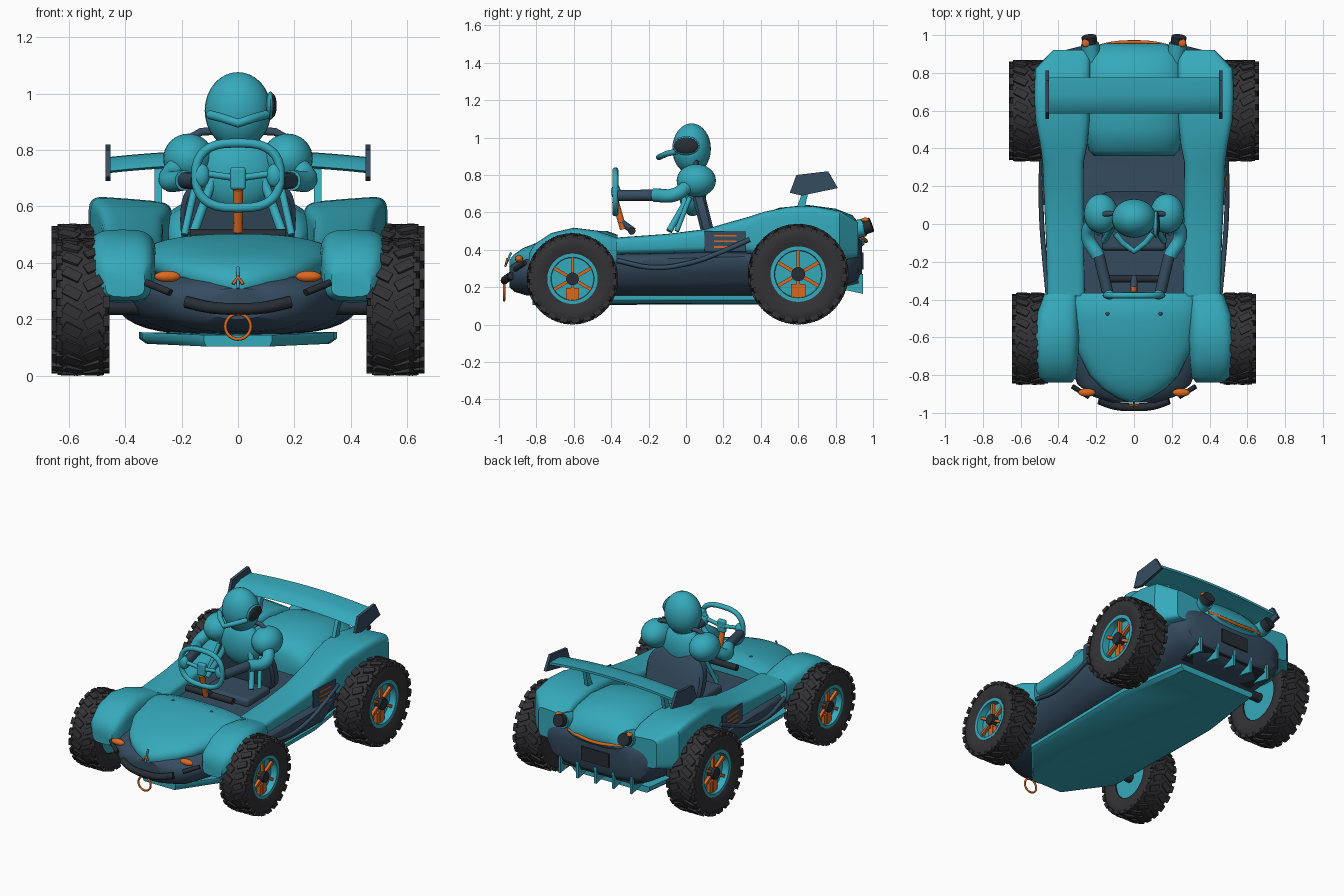
import bpy, bmesh, math
from mathutils import Matrix, Euler

if "Cube" in bpy.data.objects:
    bpy.data.objects.remove(bpy.data.objects["Cube"])


def material(name, rgb):
    m = bpy.data.materials.new(name)
    m.diffuse_color = (*rgb, 1)
    m.use_nodes = True
    m.node_tree.nodes["Principled BSDF"].inputs["Base Color"].default_value = m.diffuse_color
    return m


TEAL = material("teal paint", (0.036, 0.40, 0.50))
NAVY = material("navy panel", (0.036, 0.073, 0.118))
ORANGE = material("orange accent", (0.70, 0.14, 0.015))
RUBBER = material("black rubber", (0.033, 0.032, 0.036))
DARK = material("dark trim", (0.02, 0.027, 0.036))


def finish(name, bm, mat):
    bmesh.ops.recalc_face_normals(bm, faces=bm.faces[:])
    me = bpy.data.meshes.new(name)
    bm.to_mesh(me)
    bm.free()
    me.materials.append(mat)
    ob = bpy.data.objects.new(name, me)
    bpy.context.collection.objects.link(ob)
    return ob


def loft(name, rings, mat, closed=False):
    bm = bmesh.new()
    vs = [[bm.verts.new(p) for p in r] for r in rings]
    n, m = len(vs[0]), len(vs)
    for i in range(m if closed else m - 1):
        a, b = vs[i], vs[(i + 1) % m]
        for j in range(n):
            bm.faces.new((a[j], a[(j + 1) % n], b[(j + 1) % n], b[j]))
    if not closed:
        bm.faces.new(vs[0])
        bm.faces.new(vs[-1])
    return finish(name, bm, mat)


def ring(y, cx, hw, z0, z1, p):
    # rounded-box cross-section facing along y
    pts = []
    for i in range(32):
        t = math.tau * i / 32
        c, s = math.cos(t), math.sin(t)
        pts.append((cx + hw * math.copysign(abs(c) ** (2 / p), c), y,
                    (z0 + z1) / 2 + (z1 - z0) / 2 * math.copysign(abs(s) ** (2 / p), s)))
    return pts


def hull(name, stations, mat, p=3.0, side=1):
    # stations: y, centre x, half width, bottom z, top z, optional squareness
    return loft(name, [ring(s[0], side * s[1], *s[2:5], s[5] if len(s) > 5 else p) for s in stations], mat)


def boxes(name, items, mat, bevel=0):
    # items: (matrix, size)
    bm = bmesh.new()
    for mx, size in items:
        bmesh.ops.create_cube(bm, size=1, matrix=mx @ Matrix.Diagonal((*size, 1)))
    ob = finish(name, bm, mat)
    if bevel:
        b = ob.modifiers.new("rounding", 'BEVEL')
        b.width, b.segments = bevel, 4
    return ob


def box(name, loc, size, mat, rot=(0, 0, 0), bevel=0):
    return boxes(name, [(Matrix.Translation(loc) @ Euler(rot).to_matrix().to_4x4(), size)], mat, bevel)


def ball(name, loc, scale, mat):
    bm = bmesh.new()
    mx = Matrix.Translation(loc) @ Matrix.Diagonal((*scale, 1))
    bmesh.ops.create_uvsphere(bm, u_segments=28, v_segments=16, radius=1, matrix=mx)
    return finish(name, bm, mat)


def tube(name, pts, r, mat, cyclic=False, smooth=False):
    cu = bpy.data.curves.new(name, 'CURVE')
    cu.dimensions, cu.bevel_depth, cu.bevel_resolution, cu.use_fill_caps = '3D', r, 4, True
    if smooth:
        sp = cu.splines.new('BEZIER')
        sp.bezier_points.add(len(pts) - 1)
        for b, p in zip(sp.bezier_points, pts):
            b.co = p
            b.handle_left_type = b.handle_right_type = 'AUTO'
    else:
        sp = cu.splines.new('POLY')
        sp.points.add(len(pts) - 1)
        for b, p in zip(sp.points, pts):
            b.co = (*p, 1)
    sp.use_cyclic_u = cyclic
    cu.materials.append(mat)
    ob = bpy.data.objects.new(name, cu)
    bpy.context.collection.objects.link(ob)
    return ob


def spin(name, prof, c, mat):
    # profile of (radius, x offset) turned about the axle
    loft(name, [[(c[0] + x, c[1] + r * math.cos(a), c[2] + r * math.sin(a)) for r, x in prof]
                for a in (math.tau * i / 48 for i in range(48))], mat, closed=True)


def wheel(tag, s, xc, y, r, w):
    c = (s * xc, y, r)
    prof = [(.53, -.40), (.72, -.49), (.86, -.48), (.94, -.42), (.965, 0), (.94, .42), (.86, .48), (.72, .49), (.53, .40)]
    spin(tag + "_tyre", [(a * r, b * w) for a, b in prof], c, RUBBER)
    # tread blocks: angled centre rows and shoulder rows
    items = []
    for i in range(22):
        for k in (-1, 1):
            turn = Matrix.Translation(c) @ Matrix.Rotation(math.tau * (i + k / 4) / 22, 4, 'X')
            items.append((turn @ Matrix.Translation((k * .2 * w, 0, .967 * r)) @ Matrix.Rotation(k * .5, 4, 'Z'),
                          (.34 * w, .15 * r, .05 * r)))
            items.append((turn @ Matrix.Translation((k * .44 * w, 0, .92 * r)), (.12 * w, .17 * r, .09 * r)))
    boxes(tag + "_tread", items, RUBBER)
    # rim, spokes, brake block and hub
    tube(tag + "_rim_disc", [(c[0] - s * .36 * w, y, r), (c[0] + s * .2 * w, y, r)], .54 * r, TEAL)
    spin(tag + "_rim_ring", [(.46 * r, s * .2 * w), (.47 * r, s * .42 * w), (.55 * r, s * .42 * w), (.55 * r, s * .2 * w)], c, TEAL)
    spokes = []
    for i in range(6):
        turn = Matrix.Translation(c) @ Matrix.Rotation(math.tau * i / 6, 4, 'X')
        spokes.append((turn @ Matrix.Translation((s * .28 * w, 0, .3 * r)), (.1 * w, .07 * r, .38 * r)))
    for k in (-1, 1):
        spokes.append((Matrix.Translation((c[0] + s * .25 * w, y + k * .085 * r, r * .66)), (.12 * w, .12 * r, .28 * r)))
    boxes(tag + "_spokes", spokes, ORANGE)
    tube(tag + "_hub", [(c[0], y, r), (c[0] + s * .42 * w, y, r)], .14 * r, DARK)
    tube(tag + "_axle", [(c[0], y, r), (s * .2, y, r)], .03, DARK)


# main body tub with sides leaning in towards the floor
tub = hull("body_tub", [(-.945, 0, .13, .20, .31, 2.4), (-.915, 0, .24, .175, .335, 2.4), (-.85, 0, .33, .155, .36, 2.6),
                        (-.6, 0, .43, .145, .385, 3), (-.36, 0, .465, .145, .40), (0, 0, .49, .145, .41),
                        (.28, 0, .50, .145, .42), (.38, 0, .46, .145, .42), (.6, 0, .445, .15, .45),
                        (.85, 0, .43, .19, .48), (.92, 0, .37, .22, .47), (.94, 0, .29, .25, .45)], NAVY, 3.6)
for v in tub.data.vertices:
    v.co.x *= 1 - 1.1 * max(0, .36 - v.co.z)
# hood and rear deck
hull("hood", [(-.945, 0, .025, .305, .345), (-.92, 0, .09, .295, .375), (-.87, 0, .17, .295, .41), (-.8, 0, .235, .30, .437),
              (-.65, 0, .31, .32, .475), (-.5, 0, .335, .34, .503), (-.42, 0, .335, .36, .50), (-.365, 0, .32, .37, .48)], TEAL, 2.4)
hull("rear_deck", [(.36, 0, .21, .38, .54), (.39, 0, .24, .38, .585), (.5, 0, .265, .38, .625), (.65, 0, .27, .38, .64),
                   (.8, 0, .26, .38, .62), (.89, 0, .24, .39, .585), (.935, 0, .21, .41, .53), (.955, 0, .16, .43, .49)], TEAL, 2.4)
# flat floor plate with tapered nose
plate = [(-.12, -.82), (.12, -.82), (.34, -.56), (.35, .3), (.28, .78), (-.28, .78), (-.35, .3), (-.34, -.56)]
loft("floor_plate", [[(x * k, y, z + .05 * max(0, abs(x) - .15)) for x, y in plate]
                     for k, z in ((.93, .104), (1, .122), (1, .145))], TEAL)

for s, side in ((-1, "left"), (1, "right")):
    hull(side + "_front_fender", [(-.84, .40, .07, .28, .38), (-.81, .405, .10, .265, .43), (-.72, .41, .115, .26, .49),
                                  (-.6, .41, .12, .27, .518), (-.48, .405, .11, .28, .503), (-.37, .385, .09, .32, .465)], TEAL, 3.6, s)
    pod = hull(side + "_pod_and_rear_fender", [(-.38, .36, .10, .375, .465, 4), (-.1, .365, .10, .38, .485, 4),
                                               (.1, .37, .105, .385, .51, 4), (.33, .375, .11, .38, .575, 5),
                                               (.42, .372, .125, .37, .602), (.55, .378, .145, .35, .627),
                                               (.68, .38, .15, .34, .63), (.82, .377, .148, .34, .605),
                                               (.92, .33, .10, .36, .55)], TEAL, 7, s)
    for v in pod.data.vertices:  # fender tops rise outwards
        if v.co.y > .4 and v.co.z > .5:
            v.co.z += .08 * (abs(v.co.x) - .42)
    wheel(side + "_front_wheel", s, .55, -.607, .245, .19)
    wheel(side + "_rear_wheel", s, .558, .60, .27, .205)
    # side trim and panel with stripes
    tube(side + "_side_trim", [(s * .455, -.38, .345), (s * .475, -.17, .305), (s * .489, .02, .33),
                               (s * .492, .18, .385), (s * .49, .34, .455)], .013, NAVY, smooth=True)
    box(side + "_door_panel", (s * .482, .21, .445), (.009, .22, .11), NAVY, (0, 0, -s * .045))
    boxes(side + "_panel_stripes", [(Matrix.Translation((s * .487, .21, z)) @ Matrix.Rotation(-s * .045, 4, 'Z'),
                                     (.006, .12, .009)) for z in (.415, .445, .475)], ORANGE)
    # front lights and vents
    ball(side + "_headlight", (s * .25, -.892, .352), (.046, .022, .02), ORANGE)
    tube(side + "_front_vent", [(s * .24, -.915, .295), (s * .325, -.86, .33)], .013, DARK)
    ball(side + "_hood_stud", (s * .14, -.475, .49), (.013, .013, .012), NAVY)
    # tail lamps
    tube(side + "_tail_lamp", [(s * .22, .86, .50), (s * .233, .955, .52)], .048, TEAL)
    tube(side + "_tail_lamp_cap", [(s * .233, .945, .518), (s * .238, .992, .535)], .04, DARK)
    ball(side + "_tail_marker", (s * .255, .958, .56), (.022, .022, .012), ORANGE)
    # wing strut and end plate
    loft(side + "_wing_strut", [[(s * x, y, z) for y, z in ((.58, .59), (.63, .60), (.665, .76), (.635, .745))]
                                for x in (.27, .295)], TEAL)
    outline = [(.555, .705), (.59, .80), (.76, .82), (.812, .73), (.62, .69)]
    loft(side + "_wing_end_plate", [[(s * (.46 + d), y, z) for y, z in outline] for d in (-.009, .009)], NAVY)
    # driver arms, harness and legs
    ball(side + "_shoulder", (s * .175, .055, .77), (.09, .105, .088), TEAL)
    tube(side + "_upper_arm", [(s * .21, .02, .75), (s * .245, -.06, .695), (s * .19, -.17, .692)], .037, TEAL, smooth=True)
    tube(side + "_forearm", [(s * .19, -.15, .692), (s * .14, -.36, .69)], .03, NAVY)
    ball(side + "_hand", (s * .13, -.375, .71), (.03, .025, .042), TEAL)
    tube(side + "_harness", [(s * .08, .0, .72), (s * .11, -.01, .64), (s * .16, -.09, .50)], .017, TEAL)
    tube(side + "_brace", [(s * .15, .02, .68), (s * .19, -.05, .50)], .013, TEAL)

# rear wing
foil = [(.585, .725), (.62, .755), (.68, .773), (.775, .775), (.775, .76), (.69, .742), (.62, .718)]
loft("rear_wing", [[(x, y, z + .025 * (1 - (x / .46) ** 2)) for y, z in foil]
                   for x in (-.455 + .91 * i / 16 for i in range(17))], TEAL)

# nose details
tube("grille_bar", [(-.185, -.935, .262), (-.1, -.963, .243), (0, -.97, .237), (.1, -.963, .243), (.185, -.935, .262)],
     .021, DARK, smooth=True)
tube("tow_ring", [(.045 * math.cos(a), -.972, .175 + .045 * math.sin(a)) for a in (math.tau * i / 24 for i in range(24))],
     .006, ORANGE, cyclic=True)
tube("nose_badge", [(-.018, -.962, .325), (0, -.956, .35), (.018, -.962, .325)], .006, ORANGE)
tube("nose_fin", [(0, -.968, .31), (0, -.935, .385)], .006, TEAL)

# tail details
tube("tail_strip", [(-.2, .937, .465), (-.1, .958, .452), (0, .963, .446), (.1, .958, .452), (.2, .937, .465)], .01, ORANGE, smooth=True)
box("tail_plate", (0, .943, .34), (.2, .012, .09), DARK)
box("diffuser", (0, .84, .235), (.54, .16, .07), DARK, (.25, 0, 0))
fin = [(.78, .20), (.945, .165), (.945, .27), (.80, .29)]
for i in range(5):
    x = -.26 + i * .13
    loft(f"diffuser_fin_{i + 1}", [[(x + d, y, z) for y, z in fin] for d in (-.008, .008)], TEAL)

# cockpit: leaning seat, dash bar, steering wheel
seat = hull("seat_back", [(.055, 0, .19, .40, .70), (.07, 0, .205, .39, .72), (.11, 0, .205, .39, .72), (.125, 0, .19, .40, .70)], NAVY, 2.8)
for v in seat.data.vertices:
    v.co.y -= .25 * (v.co.z - .6)
box("seat_base", (0, -.02, .42), (.34, .24, .06), NAVY, bevel=.02)
ball("torso", (0, .035, .72), (.14, .075, .14), TEAL)
tube("shoulder_collar", [(-.2, .05, .825), (-.13, .055, .865), (0, .06, .87), (.13, .055, .865), (.2, .05, .825)], .014, NAVY)
tube("dash_bar", [(-.17, -.29, .50), (.17, -.29, .50)], .02, DARK)
tube("dash_brace", [(0, -.35, .55), (0, -.28, .50)], .018, NAVY)
rim = [(.15 * math.copysign(abs(math.cos(a)) ** .7, math.cos(a)), -.378,
        .71 + .115 * math.copysign(abs(math.sin(a)) ** .8, math.sin(a))) for a in (math.tau * i / 32 for i in range(32))]
tube("steering_wheel", rim, .016, TEAL, cyclic=True)
tube("steering_spokes", [(-.14, -.378, .72), (0, -.37, .70), (.14, -.378, .72)], .012, TEAL)
box("steering_hub", (0, -.375, .70), (.055, .03, .08), TEAL, bevel=.01)
tube("steering_column", [(0, -.378, .66), (0, -.335, .51)], .018, ORANGE)

# driver head with chin guard and ear cup
ball("head", (0, .03, .94), (.118, .103, .136), TEAL)
tube("neck", [(0, .04, .74), (0, .04, .84)], .05, TEAL)
tube("chin_guard", [(-.10, -.05, .925), (-.06, -.10, .915), (0, -.145, .895), (.06, -.10, .915), (.10, -.05, .925)], .016, TEAL)
ball("ear_cup_rim", (.115, 0, .957), (.016, .073, .05), TEAL)
ball("ear_cup", (.122, 0, .957), (.015, .066, .043), DARK)

# smooth shading with sharp creases
meshes = [o for o in bpy.context.scene.objects if o.type == 'MESH']
for o in meshes:
    o.select_set(True)
bpy.context.view_layer.objects.active = meshes[0]
bpy.ops.object.shade_smooth_by_angle(angle=math.radians(38))
